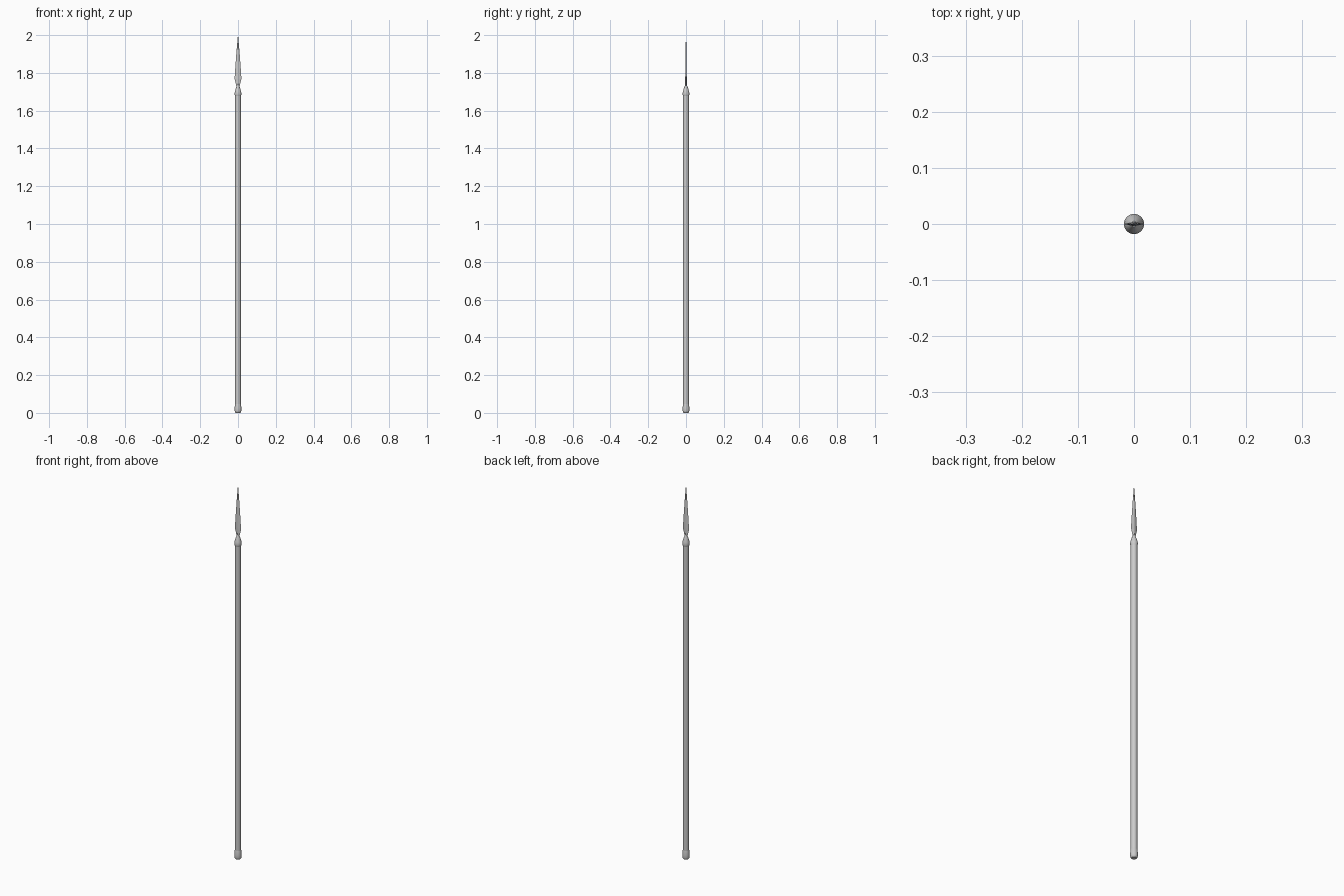
import bpy, bmesh, math

if "Cube" in bpy.data.objects:
    bpy.data.objects.remove(bpy.data.objects["Cube"])


def loft(name, rings, sides, smooth=True):
    """Skin elliptical rings (z, half width x, half depth y), capped at both ends."""
    bm = bmesh.new()
    loops = []
    for z, rx, ry in rings:
        loops.append([bm.verts.new((rx * math.cos(2 * math.pi * i / sides),
                                    ry * math.sin(2 * math.pi * i / sides), z))
                      for i in range(sides)])
    for a, b in zip(loops, loops[1:]):
        for i in range(sides):
            j = (i + 1) % sides
            bm.faces.new((a[i], a[j], b[j], b[i]))
    bm.faces.new(loops[0][::-1])
    bm.faces.new(loops[-1])
    bmesh.ops.recalc_face_normals(bm, faces=bm.faces)
    me = bpy.data.meshes.new(name)
    bm.to_mesh(me)
    bm.free()
    ob = bpy.data.objects.new(name, me)
    bpy.context.collection.objects.link(ob)
    if smooth:
        bpy.context.view_layer.objects.active = ob
        ob.select_set(True)
        bpy.ops.object.shade_smooth_by_angle(angle=math.radians(35))
        ob.select_set(False)
    return ob


def lathe(name, profile, sides=24):
    return loft(name, [(z, r, r) for z, r in profile], sides)


# Shaft
lathe("shaft", [(0.02, 0.0155), (1.70, 0.0155)])

# Rounded butt cap
lathe("butt_cap", [(0.0, 0.012), (0.004, 0.016), (0.012, 0.018),
                   (0.025, 0.018), (0.04, 0.0168), (0.048, 0.0155)])

# Socket collar tapering up to the blade
lathe("socket", [(1.677, 0.0155), (1.683, 0.0175), (1.692, 0.018), (1.702, 0.0165),
                 (1.716, 0.012), (1.728, 0.008), (1.735, 0.005)])

# Thin diamond-section blade with waist, shoulder and point
loft("blade", [(1.715, 0.009, 0.004), (1.73, 0.0085, 0.004), (1.745, 0.0125, 0.004),
               (1.765, 0.0175, 0.004), (1.775, 0.0178, 0.004), (1.84, 0.0135, 0.0036),
               (1.92, 0.0075, 0.0022), (1.97, 0.003, 0.0012), (2.0, 0.0004, 0.0003)],
     4, smooth=False)
